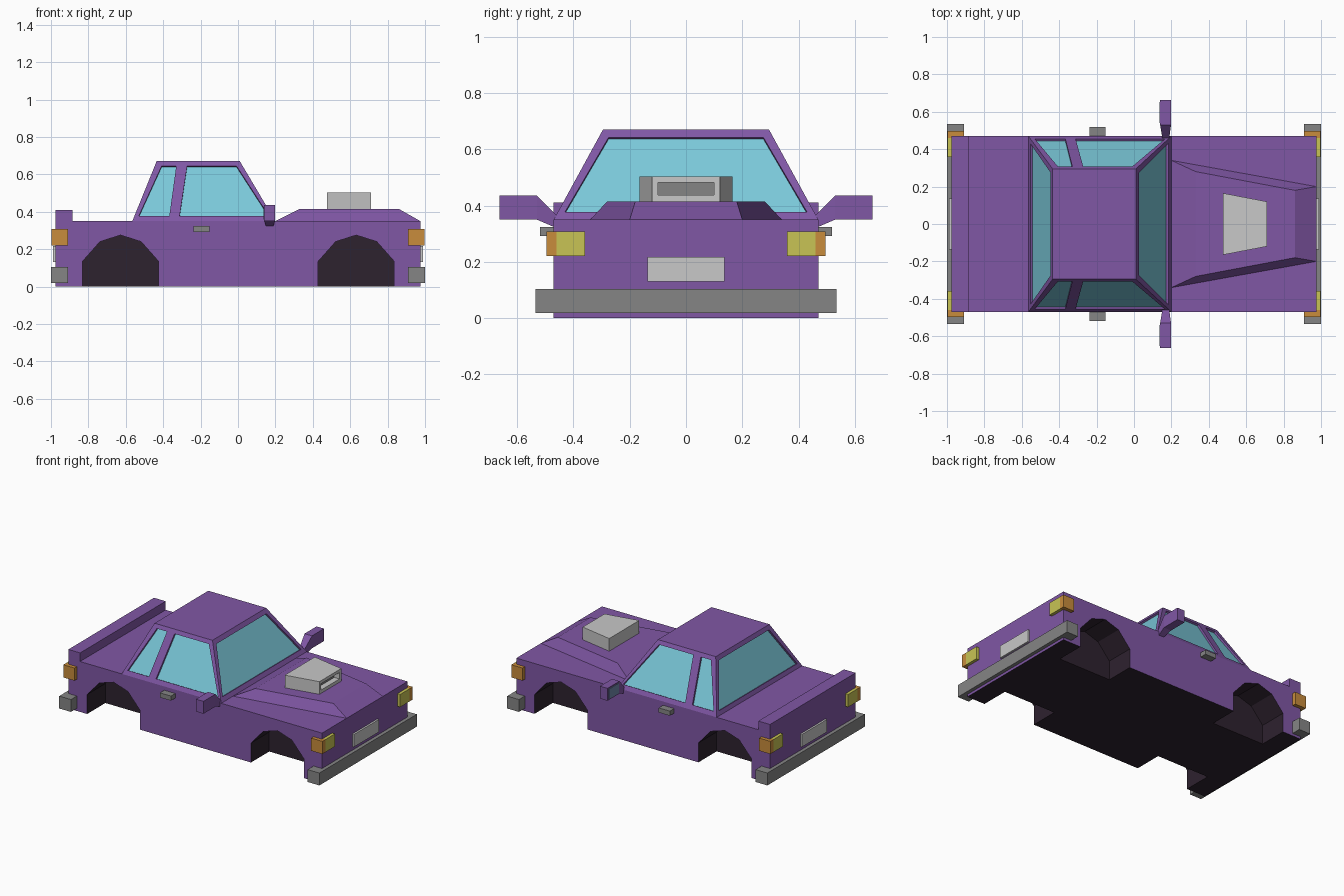
import bpy, bmesh
from mathutils import Vector

if "Cube" in bpy.data.objects:
    bpy.data.objects.remove(bpy.data.objects["Cube"])

COLOURS = {
    "purple": (.216, .095, .376), "glass": (.195, .578, .694), "grey": (.235, .235, .235),
    "light_grey": (.578, .578, .578), "yellow": (.578, .552, .09), "orange": (.578, .262, .045),
    "dark": (.027, .016, .028), "mirror_blue": (.16, .24, .40),
}
MATS = {}
for n, c in COLOURS.items():
    MATS[n] = bpy.data.materials.new(n)
    MATS[n].diffuse_color = (*c, 1)


def build(name, faces):
    """faces: list of (points, colour); welds corners and orients normals."""
    cols = list(dict.fromkeys(c for _, c in faces))
    bm = bmesh.new()
    for pts, c in faces:
        f = bm.faces.new([bm.verts.new(p) for p in pts])
        f.material_index = cols.index(c)
    bmesh.ops.remove_doubles(bm, verts=bm.verts, dist=1e-5)
    bmesh.ops.recalc_face_normals(bm, faces=bm.faces)
    me = bpy.data.meshes.new(name)
    bm.to_mesh(me)
    bm.free()
    for c in cols:
        me.materials.append(MATS[c])
    ob = bpy.data.objects.new(name, me)
    bpy.context.collection.objects.link(ob)
    return ob


def loft(loops, col, first=True, last=True):
    """Skin between loops with equal point counts."""
    out = []
    for a, b in zip(loops, loops[1:]):
        n = len(a)
        out += [([a[i], a[(i + 1) % n], b[(i + 1) % n], b[i]], col) for i in range(n)]
    return out + ([(loops[0], col)] if first else []) + ([(loops[-1], col)] if last else [])


def box(name, x0, x1, y0, y1, z0, z1, col):
    ring = lambda z: [(x0, y0, z), (x1, y0, z), (x1, y1, z), (x0, y1, z)]
    return build(name, loft([ring(z0), ring(z1)], col))


def panel(outer, inner, inward, frame, pane):
    """Frame around a recessed pane."""
    deep = [tuple(Vector(p) + Vector(inward)) for p in inner]
    return loft([outer, inner, deep], frame, False, False) + [(deep, pane)]


# Body: side profile with two wheel arches
W, WELL = .47, .27
ARCH = [(-.203, 0), (-.203, .135), (-.11, .24), (0, .275), (.11, .24), (.203, .135), (.203, 0)]
arches = [[(cx + x, z) for x, z in ARCH] for cx in (-.628, .632)]
shell = [(.975, 0), (.975, .35), (-.885, .35), (-.885, .41), (-.975, .41), (-.975, 0)]
profile = shell + arches[0] + arches[1]
faces = []
for (xa, za), (xb, zb) in zip(shell, shell[1:]):
    faces.append(([(xa, -W, za), (xb, -W, zb), (xb, W, zb), (xa, W, za)], "purple"))
floor = []
for s in (-1, 1):
    faces.append(([(x, s * W, z) for x, z in profile], "purple"))
    edge = [(-.975, s * W, 0)]
    for a in arches:
        for (xa, za), (xb, zb) in zip(a, a[1:]):
            faces.append(([(xa, s * W, za), (xb, s * W, zb), (xb, s * WELL, zb), (xa, s * WELL, za)], "dark"))
        faces.append(([(x, s * WELL, z) for x, z in a], "dark"))
        x0, x1 = a[0][0], a[-1][0]
        edge += [(x0, s * W, 0), (x0, s * WELL, 0), (x1, s * WELL, 0), (x1, s * W, 0)]
    edge.append((.975, s * W, 0))
    floor += edge[::-s]
faces.append((floor, "dark"))
build("car_body", faces)

# Cabin: tapered shell with recessed windows
ZB, ZT = .35, .67


def on_cabin(end, y, z):
    t = (z - ZB) / (ZT - ZB)
    return ((.2 - .19 * t) if end > 0 else (-.565 + .13 * t), y, z)


def on_side(s, x, z):
    return (x, s * (.47 - .175 * (z - ZB) / (ZT - ZB)), z)


faces = [([(-.435, -.295, ZT), (.01, -.295, ZT), (.01, .295, ZT), (-.435, .295, ZT)], "purple")]
for e in (-1, 1):
    outer = [on_cabin(e, y, z) for y, z in ((-.47, ZB), (.47, ZB), (.295, ZT), (-.295, ZT))]
    inner = [on_cabin(e, y, z) for y, z in ((-.43, .377), (.43, .377), (.275, .642), (-.275, .642))]
    faces += panel(outer, inner, (-e * .012, 0, -.006), "purple", "glass")
    rear = ([(-.565, ZB), (-.342, ZB), (-.297, ZT), (-.435, ZT)],
            [(-.53, .378), (-.367, .378), (-.33, .645), (-.408, .645)])
    front = ([(-.342, ZB), (.2, ZB), (.01, ZT), (-.297, ZT)],
             [(-.312, .378), (.165, .378), (-.008, .645), (-.272, .645)])
    for o, i in (rear, front):
        faces += panel([on_side(e, *p) for p in o], [on_side(e, *p) for p in i],
                       (0, -e * .012, -.006), "purple", "glass")
build("cabin", faces)

# Bonnet bulge and air scoop
build("bonnet_bulge", loft([
    [(.2, -.34, .35), (.975, -.2, .35), (.975, .2, .35), (.2, .34, .35)],
    [(.33, -.28, .415), (.86, -.18, .415), (.86, .18, .415), (.33, .28, .415)]], "purple", first=False))
A, B = (.475, .165), (.71, .12)
ring = lambda z: [(A[0], -A[1], z), (B[0], -B[1], z), (B[0], B[1], z), (A[0], A[1], z)]
faces = loft([ring(.41), ring(.503)], "light_grey")
del faces[1]  # open front for the intake
rect = lambda y, z0, z1: [(B[0], -y, z0), (B[0], y, z0), (B[0], y, z1), (B[0], -y, z1)]
faces += panel(rect(.12, .41, .503), rect(.1, .438, .482), (-.04, 0, 0), "light_grey", "grey")
build("air_scoop", faces)

# Bumpers, number plates and lamps at both ends
for e, end in ((1, "front"), (-1, "rear")):
    def end_box(name, x0, x1, *rest):
        box(f"{end}_{name}", min(e * x0, e * x1), max(e * x0, e * x1), *rest)
    end_box("bumper", .91, 1.0, -.535, .535, .018, .104, "grey")
    end_box("plate", .97, .988, -.137, .137, .13, .217, "light_grey")
    for s in (-1, 1):
        ys = lambda a, b: sorted((s * a, s * b))
        end_box("lamp", .91, .996, *ys(.358, .46), .22, .308, "yellow")
        end_box("indicator", .91, .996, *ys(.46, .496), .22, .308, "orange")

# Door handles and wing mirrors on both sides
for s in (-1, 1):
    box("door_handle", -.238, -.153, *sorted((s * .46, s * .518)), .292, .324, "grey")
    sec = lambda x0, x1, y, z0, z1: [(x0, s * y, z0), (x1, s * y, z0), (x1, s * y, z1), (x0, s * y, z1)]
    build("wing_mirror", loft([sec(.152, .188, .455, .318, .36), sec(.14, .198, .53, .35, .436),
                               sec(.14, .198, .662, .35, .436)], "purple"))
    box("mirror_glass", .136, .141, *sorted((s * .54, s * .652)), .358, .428, "mirror_blue")

for m in bpy.data.materials:
    if m.users and not m.is_grease_pencil:
        m.use_nodes = True
        m.node_tree.nodes["Principled BSDF"].inputs["Base Color"].default_value = m.diffuse_color
